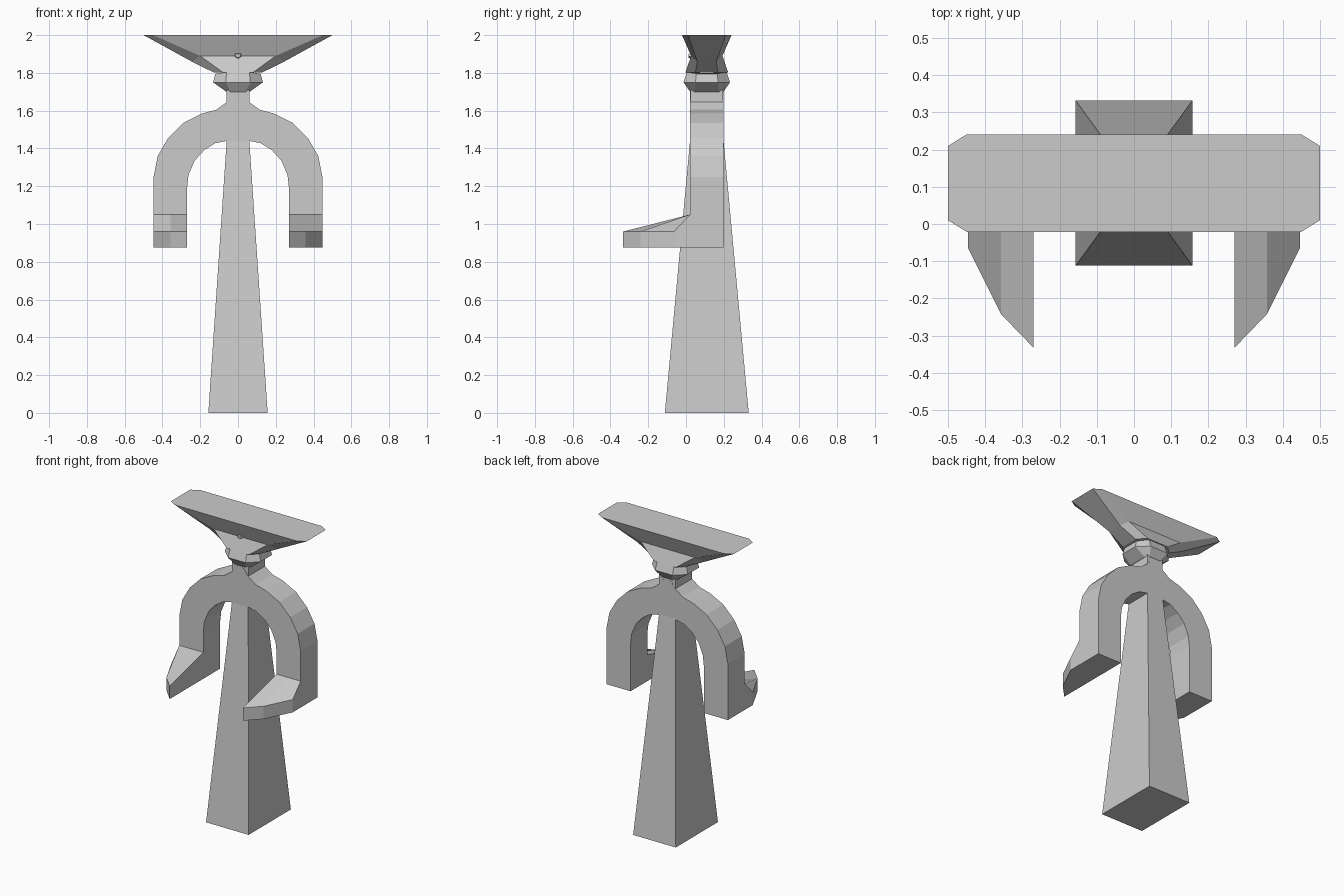
import bpy, bmesh

if "Cube" in bpy.data.objects:
    bpy.data.objects.remove(bpy.data.objects["Cube"])

CY = 0.11  # depth centre of the body


def finish(name, bm):
    bmesh.ops.recalc_face_normals(bm, faces=bm.faces)
    mesh = bpy.data.meshes.new(name)
    bm.to_mesh(mesh)
    bm.free()
    obj = bpy.data.objects.new(name, mesh)
    bpy.context.collection.objects.link(obj)
    return obj


def loft(name, rings):
    """Skin a stack of equal-length point rings and cap both ends."""
    bm = bmesh.new()
    vs = [[bm.verts.new(p) for p in r] for r in rings]
    n = len(vs[0])
    for a, b in zip(vs, vs[1:]):
        for i in range(n):
            j = (i + 1) % n
            bm.faces.new((a[i], a[j], b[j], b[i]))
    bm.faces.new(vs[0][::-1])
    bm.faces.new(vs[-1])
    return finish(name, bm)


def rect(z, hx, hy):
    return [(sx * hx, CY + sy * hy, z) for sx, sy in ((-1, -1), (1, -1), (1, 1), (-1, 1))]


def octagon(zf, zs, fx, fy, sx, sy):
    """Front/back corners (fx, fy) at zf, side corners (sx, sy) at zs."""
    q = [(-fx, -fy, zf), (fx, -fy, zf), (sx, -sy, zs), (sx, sy, zs),
         (fx, fy, zf), (-fx, fy, zf), (-sx, sy, zs), (-sx, -sy, zs)]
    return [(x, CY + y, z) for x, y, z in q]


# Tapered pedestal and neck block
loft("pedestal", [rect(0, 0.157, 0.222), rect(1.47, 0.058, 0.086)])
loft("neck", [rect(1.56, 0.06, 0.087), rect(1.71, 0.06, 0.087)])

# Arched arms: half outline, mirrored into one closed profile
outer = [(0.03, 1.685), (0.06, 1.645), (0.115, 1.605), (0.19, 1.585), (0.29, 1.535),
         (0.37, 1.455), (0.425, 1.36), (0.447, 1.25), (0.447, 0.875)]
inner = [(0.27, 0.875), (0.27, 1.19), (0.262, 1.26), (0.23, 1.335), (0.18, 1.39),
         (0.12, 1.428), (0.06, 1.44)]
half = outer + inner
profile = [(0, 1.70)] + half + [(-x, z) for x, z in reversed(half)]
loft("arms", [[(x, y, z) for x, z in profile] for y in (0.021, 0.198)])

# Wedge hands, one per side
for side, name in ((1, "hand_right"), (-1, "hand_left")):
    strips = [(0.27, -0.333), (0.358, -0.242), (0.447, -0.063)]
    loft(name, [[(side * x, 0.021, 0.875), (side * x, y, 0.875),
                 (side * x, y, 0.96), (side * x, 0.021, 1.05)] for x, y in strips])

# Collar
loft("collar", [octagon(1.70, 1.70, 0.04, 0.088, 0.062, 0.065),
                octagon(1.75, 1.75, 0.065, 0.123, 0.132, 0.06),
                octagon(1.805, 1.795, 0.06, 0.105, 0.12, 0.055)])

# Flared head
loft("head", [octagon(1.803, 1.803, 0.08, 0.113, 0.13, 0.06),
              octagon(1.89, 1.86, 0.20, 0.083, 0.245, 0.05),
              octagon(2.0, 2.0, 0.45, 0.131, 0.50, 0.10)])

# Small nub on the front of the head
loft("head_nub", [[(x * s, y, 1.893 + z * s) for x, z in
                   ((-0.024, -0.008), (0, -0.022), (0.024, -0.008), (0.02, 0.012), (-0.02, 0.012))]
                  for y, s in ((0.04, 1), (0.012, 0.6))])
